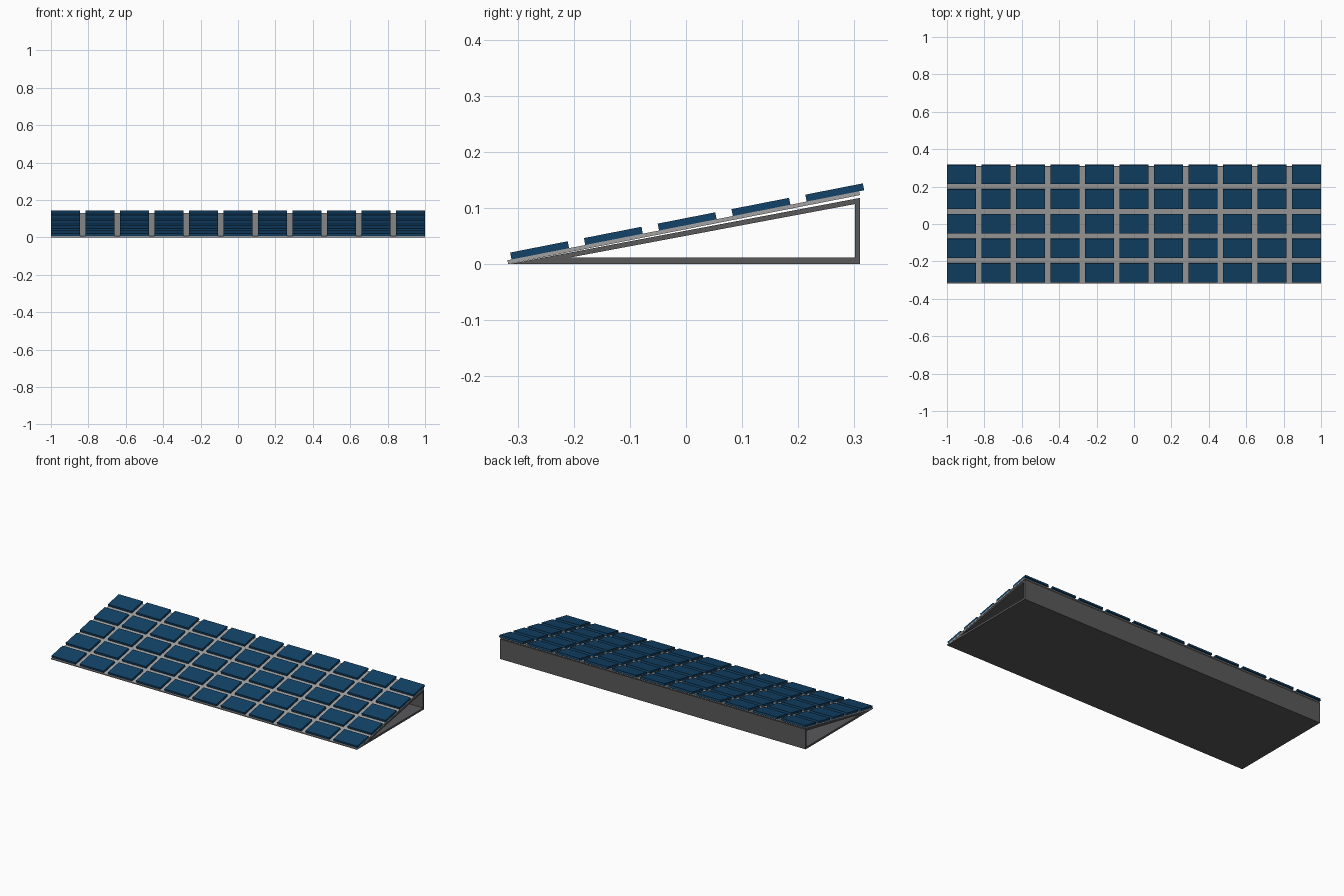
import bpy, bmesh, math

if "Cube" in bpy.data.objects:
    bpy.data.objects.remove(bpy.data.objects["Cube"])

TILT = math.radians(11.1)      # slope of the panel bed
FRONT_Y = -0.317               # lower front edge of the bed


def material(name, rgb):
    m = bpy.data.materials.new(name)
    m.diffuse_color = (*rgb, 1)
    m.use_nodes = True
    m.node_tree.nodes["Principled BSDF"].inputs["Base Color"].default_value = m.diffuse_color
    return m


def finish(name, bm, mat):
    bmesh.ops.recalc_face_normals(bm, faces=bm.faces)
    mesh = bpy.data.meshes.new(name)
    bm.to_mesh(mesh)
    bm.free()
    mesh.materials.append(mat)
    ob = bpy.data.objects.new(name, mesh)
    bpy.context.collection.objects.link(ob)
    return ob


def sloped_box(name, x0, x1, u0, u1, v0, v1, mat):
    """Box lying on the slope: u runs up the slope, v is its normal."""
    bm = bmesh.new()
    bmesh.ops.create_cube(bm, size=1)
    for v in bm.verts:
        v.co = (x1 if v.co.x > 0 else x0,
                u1 if v.co.y > 0 else u0,
                v1 if v.co.z > 0 else v0)
    ob = finish(name, bm, mat)
    ob.location = (0, FRONT_Y, 0)
    ob.rotation_euler = (TILT, 0, 0)
    return ob


def array(ob, name, count, offset):
    mod = ob.modifiers.new(name, 'ARRAY')
    mod.use_relative_offset = False
    mod.use_constant_offset = True
    mod.count = count
    mod.constant_offset_displace = offset


dark = material("dark_grey", (0.10, 0.10, 0.105))
light = material("light_grey", (0.36, 0.36, 0.36))
blue = material("panel_blue", (0.006, 0.055, 0.14))

# Hollow wedge frame, open at both ends
outer = [(-0.316, 0), (0.31, 0), (0.31, 0.118)]
inner = [(-0.208, 0.0115), (0.301, 0.0115), (0.301, 0.107)]
bm = bmesh.new()
rings = [[bm.verts.new((x, y, z)) for y, z in loop]
         for x in (-1, 1) for loop in (outer, inner)]
o0, i0, o1, i1 = rings
for a, b in ((o0, i0), (o1, i1), (o0, o1), (i0, i1)):
    for k in range(3):
        n = (k + 1) % 3
        bm.faces.new((a[k], a[n], b[n], b[k]))
finish("wedge_frame", bm, dark)

# Thin backing sheet resting on the front edge of the frame
sloped_box("backing_sheet", -1, 1, 0, 0.639, 0, 0.007, light)

# Grid of 11 x 5 solar panels
WIDTH, LENGTH = 0.156, 0.1045
panels = sloped_box("solar_panels", -1, -1 + WIDTH, 0.0075, 0.0075 + LENGTH,
                    0.007, 0.0195, blue)
array(panels, "columns", 11, ((2 - WIDTH) / 10, 0, 0))
array(panels, "rows", 5, (0, 0.134, 0))
